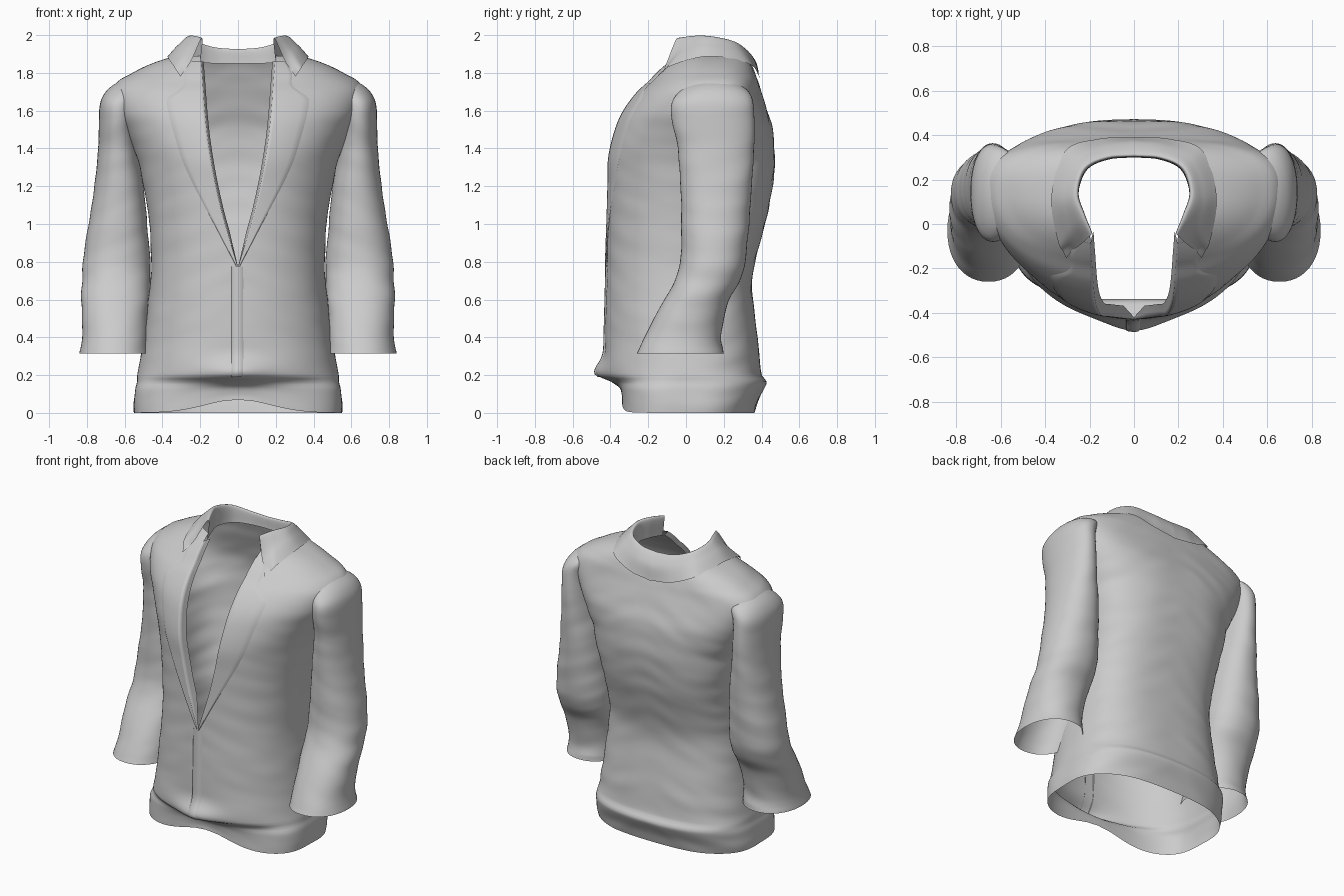
import bpy, math
from mathutils import Vector, noise

if "Cube" in bpy.data.objects:
    bpy.data.objects.remove(bpy.data.objects["Cube"])


def interp(table, t):
    """Smooth cubic interpolation of rows (t, v1, v2, ...)."""
    t = min(max(t, table[0][0]), table[-1][0])
    i = 0
    while i < len(table) - 2 and t > table[i + 1][0]:
        i += 1
    p, q = table[i], table[i + 1]
    o, r = table[max(i - 1, 0)], table[min(i + 2, len(table) - 1)]
    h = q[0] - p[0]
    u = (t - p[0]) / h
    out = []
    for k in range(1, len(p)):
        m0 = (q[k] - o[k]) / (q[0] - o[0]) * h
        m1 = (r[k] - p[k]) / (r[0] - p[0]) * h
        out.append((2*u**3 - 3*u**2 + 1) * p[k] + (u**3 - 2*u**2 + u) * m0
                   + (3*u**2 - 2*u**3) * q[k] + (u**3 - u**2) * m1)
    return out


def grid_object(name, rows, closed=False, mirror=True):
    """Skin a list of equal-length point rows."""
    n = len(rows[0])
    verts = [p for row in rows for p in row]
    faces = []
    for i in range(len(rows) - 1):
        for j in range(n if closed else n - 1):
            k = (j + 1) % n
            faces.append((i*n + j, i*n + k, (i+1)*n + k, (i+1)*n + j))
    me = bpy.data.meshes.new(name)
    me.from_pydata(verts, [], faces)
    me.polygons.foreach_set("use_smooth", [True] * len(faces))
    ob = bpy.data.objects.new(name, me)
    bpy.context.collection.objects.link(ob)
    if mirror:
        mod = ob.modifiers.new("Mirror", 'MIRROR')
        mod.use_clip = True
        mod.merge_threshold = 0.001
    return ob


def wrinkle(x, y, z, amp):
    return 1 + amp * noise.noise(Vector((x * 4, y * 4, z * 11 + x * 4)))


# z, half width, front y, back y, y of widest point, front roundness
BODY = [(0, .55, -.34, .36, 0, 3.2), (.06, .55, -.34, .38, 0, 3.2),
        (.13, .545, -.35, .415, 0, 3), (.165, .535, -.37, .425, 0, 2.6),
        (.2, .535, -.43, .40, 0, 2.2), (.35, .505, -.43, .385, 0, 2.2),
        (.55, .48, -.425, .36, 0, 2.2), (.75, .46, -.42, .355, 0, 2.2),
        (1.0, .47, -.415, .42, .02, 2.2), (1.2, .50, -.415, .46, .05, 2.2),
        (1.35, .535, -.415, .47, .07, 2.2), (1.5, .60, -.38, .46, .1, 2.2),
        (1.6, .65, -.335, .43, .13, 2.2), (1.7, .668, -.26, .395, .15, 2.2),
        (1.76, .63, -.195, .38, .15, 2.2), (1.79, .575, -.17, .37, .15, 2.2),
        (1.83, .50, -.13, .355, .14, 2.2), (1.87, .40, -.085, .335, .13, 2.2),
        (1.89, .32, -.06, .32, .13, 2.2)]
# half width of the open V, and outer edge of the lapel
GAP = [(.77, 0), (1.1, .095), (1.45, .16), (1.85, .195), (1.9, .2)]
LAPEL = [(.77, .006), (.95, .1), (1.3, .28), (1.5, .345), (1.63, .375),
         (1.67, .37), (1.73, .29), (1.8, .285), (1.86, .25)]
NB = 2.8


def bump(x, z):
    # pointed bulge where the front overhangs the hem band
    return -.045 * math.exp(-(x / .14)**2) * math.exp(-((z - .21) / .06)**2)


def front_y(x, z):
    hw, f, b, cy, nf = interp(BODY, z)
    s = max(0, 1 - (abs(x) / hw)**nf)
    return cy + (f - cy) * s**(1 / nf) + bump(x, z)


# Body: open-fronted loft, right half mirrored
rows = []
for i in range(127):
    z = 1.89 * i / 126
    hw, f, b, cy, nf = interp(BODY, z)
    gap = interp(GAP, z)[0]
    a0 = math.asin((gap / hw)**(nf / 2))
    row = []
    for j in range(65):
        a = a0 + (math.pi - a0) * j / 64
        c, n = math.cos(a), nf if a < math.pi / 2 else NB
        x = hw * max(0, math.sin(a))**(2 / n)
        if c > 0:
            y = cy + (f - cy) * c**(2 / n) + bump(x, z)
        else:
            y = cy + (b - cy) * (-c)**(2 / n)
        w = wrinkle(x, y, z, .008 if c > 0 else .013)
        lift = 0
        if c > 0 and z < .15:
            lift = .07 * math.exp(-(x / .24)**2) * (1 - z / .15)
        row.append((x * w if x > gap + .01 else x, y * w, z + lift))
    rows.append(row)
grid_object("jacket_body", rows)

# Lapels: lie just above the body, with the inner edge turned in
rows = []
for i in range(81):
    z = .77 + 1.09 * i / 80
    g, o = interp(GAP, z)[0], interp(LAPEL, z)[0]
    o = max(o, g + .006)
    turn = .045 * min(1, (z - .77) / .2)
    row = [(max(0, g - .3 * turn), front_y(g, z) + turn, z),
           (max(0, g - .1 * turn), front_y(g, z) + .3 * turn, z)]
    for j in range(11):
        x = g + (o - g) * j / 10
        row.append((x, front_y(x, z) - (.010 if j < 10 else .004), z))
    rows.append(row)
grid_object("lapel", rows)

# Overlapping front strip below the V
rows = []
for i in range(40):
    z = .19 + .585 * i / 39
    rows.append([(x, front_y(x, z) - d, z) for x, d in
                 ((-.036, -.004), (-.034, .006), (0, .008), (.02, .006), (.032, -.004))])
grid_object("front_strip", rows, mirror=False)

# Collar: stations from front end to centre back; outer edge, mid, fold, inner edge
COLLAR = [
    [(.305, -.13, 1.78), (.34, -.085, 1.835), (.372, .12, 1.888),
     (.31, .328, 1.85), (.16, .383, 1.79), (0, .39, 1.765)],
    [(.25, -.10, 1.86), (.285, -.01, 1.925), (.315, .12, 1.95),
     (.265, .28, 1.925), (.14, .35, 1.88), (0, .37, 1.86)],
    [(.19, -.045, 1.985), (.225, .04, 1.995), (.255, .14, 1.99),
     (.22, .25, 1.965), (.12, .30, 1.935), (0, .31, 1.925)],
    [(.20, -.04, 1.85), (.23, .05, 1.86), (.25, .14, 1.86),
     (.21, .245, 1.855), (.115, .29, 1.85), (0, .30, 1.85)]]
rows = []
for i in range(49):
    s = 5 * i / 48
    section = [(k, *interp([(m, *p) for m, p in enumerate(line)], s))
               for k, line in enumerate(COLLAR)]
    row = []
    for j in range(22):
        x, y, z = interp(section, 3 * j / 21)
        if j < 3 and s < 1.2:
            y = min(y, front_y(x, z) - .012)
        row.append((max(0, x), y, min(z, 2)))
    rows.append(row)
grid_object("collar", rows)

# Sleeves: z, inner x, outer x, front y, back y
SLEEVE = [(.315, .47, .84, -.26, .20), (.4, .475, .825, -.22, .185),
          (.5, .475, .825, -.17, .20), (.6, .47, .83, -.115, .23),
          (.7, .465, .825, -.06, .285), (.8, .465, .82, -.03, .315),
          (1.0, .48, .79, -.025, .335), (1.2, .50, .76, -.03, .35),
          (1.4, .53, .74, -.045, .36), (1.55, .54, .735, -.075, .365),
          (1.64, .53, .73, -.075, .355), (1.70, .50, .70, -.035, .33),
          (1.74, .48, .655, .02, .28), (1.765, .48, .60, .08, .22)]
rows = []
for i in range(111):
    z = .315 + 1.45 * i / 110
    x0, x1, y0, y1 = interp(SLEEVE, z)
    cx, cy = (x0 + x1) / 2, (y0 + y1) / 2
    row = []
    for j in range(48):
        a = 2 * math.pi * j / 48
        c, s = math.cos(a), math.sin(a)
        x = (x1 - x0) / 2 * math.copysign(abs(c)**.92, c)
        y = (y1 - y0) / 2 * math.copysign(abs(s)**.92, s)
        w = wrinkle(cx + x, cy + y, z, .025) if .34 < z < 1.72 else 1
        row.append((cx + x * w, cy + y * w, z))
    rows.append(row)
grid_object("sleeve", rows, closed=True)
